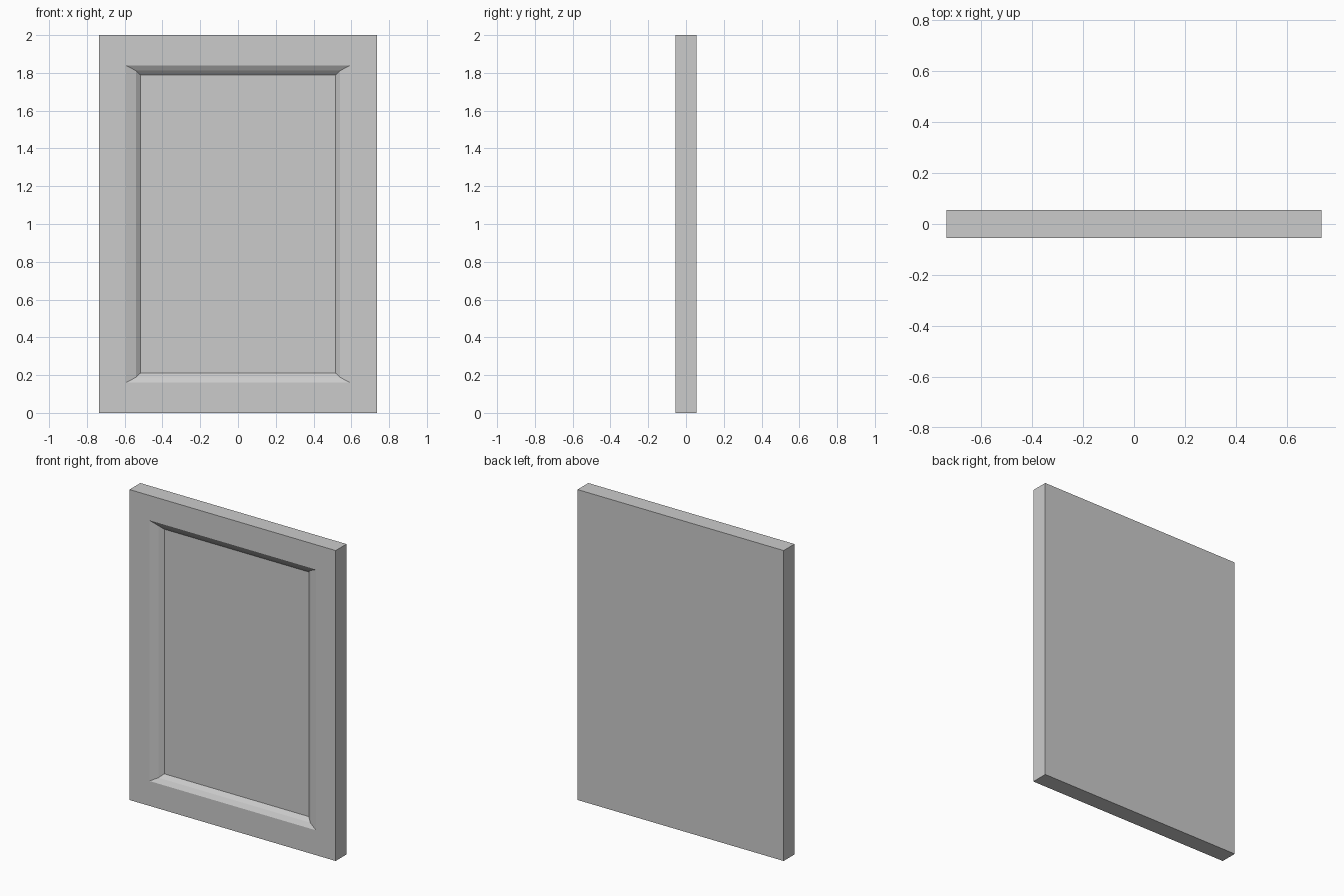
import bpy
import bmesh

if "Cube" in bpy.data.objects:
    bpy.data.objects.remove(bpy.data.objects["Cube"], do_unlink=True)

HALF_DEPTH = 0.055

# Painted surface
paint = bpy.data.materials.new("light grey paint")
paint.use_nodes = True
grey = (0.6, 0.6, 0.6, 1)
paint.diffuse_color = grey
paint.node_tree.nodes["Principled BSDF"].inputs["Base Color"].default_value = grey

# Nested rectangles from the back edge to the recessed panel:
# half width, half height, y
rings = [
    (0.735, 1.0, HALF_DEPTH),
    (0.735, 1.0, -HALF_DEPTH),
    (0.594, 0.84, -HALF_DEPTH),
    (0.541, 0.812, -0.037),
    (0.515, 0.788, -0.015),
]

bm = bmesh.new()


def add_ring(w, h, y):
    corners = ((-w, -h), (w, -h), (w, h), (-w, h))
    return [bm.verts.new((x, y, 1 + z)) for x, z in corners]


loops = [add_ring(*ring) for ring in rings]

# Sides, frame face and moulding join each rectangle to the next
for a, b in zip(loops, loops[1:]):
    for i in range(4):
        j = (i + 1) % 4
        bm.faces.new((a[i], a[j], b[j], b[i]))

# Flat back and recessed panel close the ends
bm.faces.new(loops[0])
bm.faces.new(loops[-1])
bmesh.ops.recalc_face_normals(bm, faces=bm.faces)

mesh = bpy.data.meshes.new("cabinet_door")
bm.to_mesh(mesh)
bm.free()
mesh.materials.append(paint)
door = bpy.data.objects.new("cabinet_door", mesh)
bpy.context.collection.objects.link(door)
